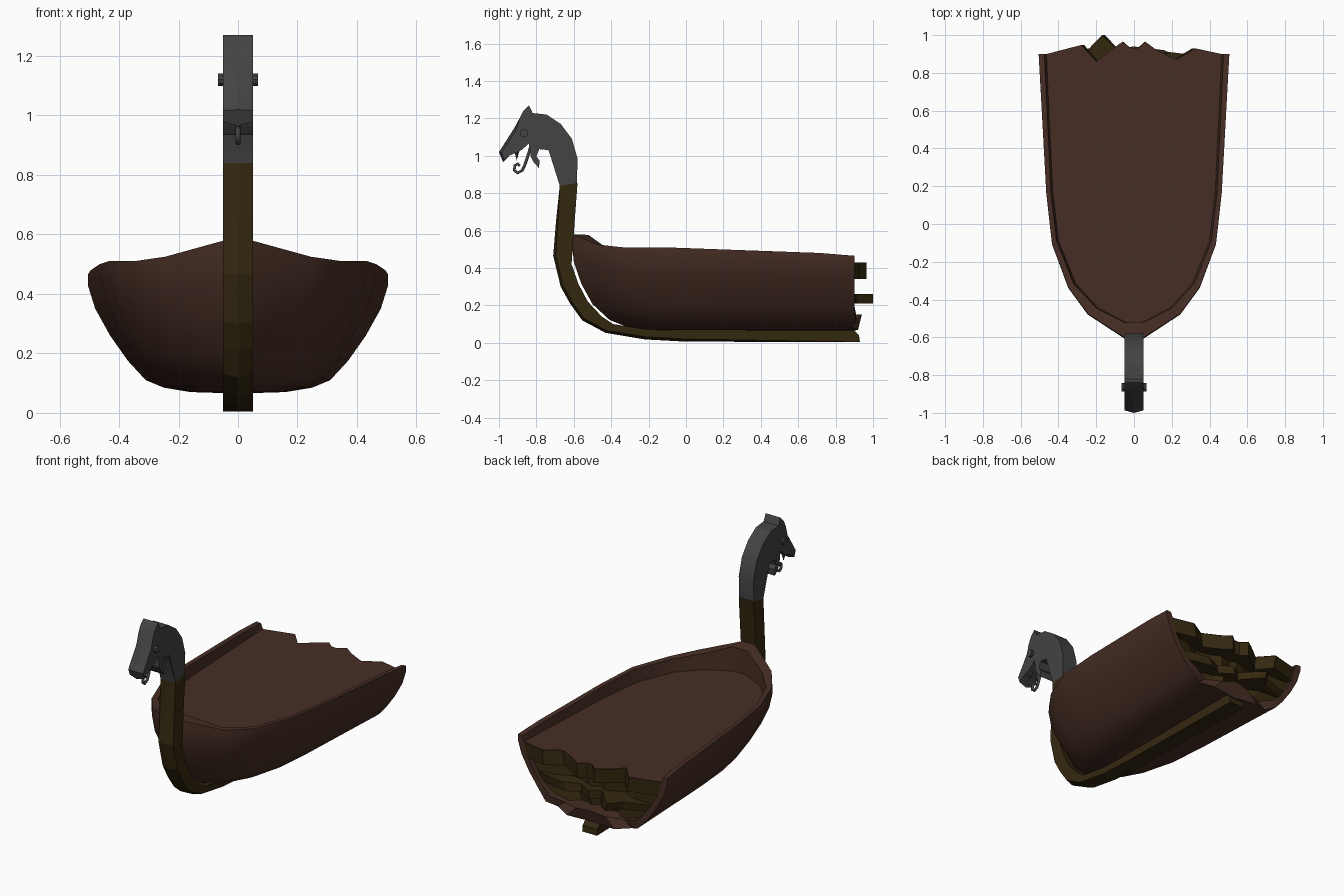
import bpy, bmesh, math
from mathutils import Vector

if "Cube" in bpy.data.objects:
    bpy.data.objects.remove(bpy.data.objects["Cube"])


def material(name, rgb):
    m = bpy.data.materials.new(name)
    m.diffuse_color = (*rgb, 1)
    m.use_nodes = True
    m.node_tree.nodes["Principled BSDF"].inputs["Base Color"].default_value = m.diffuse_color
    return m


BROWN = material("brown planks", (0.062, 0.027, 0.018))
OLIVE = material("dark olive timber", (0.034, 0.021, 0.005))
GREY = material("dark grey iron", (0.056, 0.056, 0.056))


def finish(bm, name, mat, smooth=None):
    bmesh.ops.remove_doubles(bm, verts=bm.verts, dist=0.0005)
    bmesh.ops.recalc_face_normals(bm, faces=bm.faces)
    me = bpy.data.meshes.new(name)
    bm.to_mesh(me)
    bm.free()
    me.materials.append(mat)
    ob = bpy.data.objects.new(name, me)
    bpy.context.collection.objects.link(ob)
    if smooth:
        bpy.ops.object.select_all(action='DESELECT')
        ob.select_set(True)
        bpy.context.view_layer.objects.active = ob
        bpy.ops.object.shade_smooth_by_angle(angle=math.radians(smooth))
    return ob


def add_grid(bm, rows):
    """Skin a list of equally long point rows with quads."""
    vs = [[bm.verts.new(p) for p in r] for r in rows]
    for a, b in zip(vs, vs[1:]):
        for i in range(len(a) - 1):
            bm.faces.new((a[i], a[i + 1], b[i + 1], b[i]))


def ridged_prism(name, outline, mat, ridge, half=0.05, push=0.014, smooth=None):
    """Side profile (y, z) given thickness in x; ridged points bulge at the centre."""
    bm = bmesh.new()
    pts = [Vector(p) for p in outline]
    n = len(pts)
    area = sum(pts[i - 1].cross(pts[i]) for i in range(n))
    rings = [[], [], []]
    for i, p in enumerate(pts):
        t = (pts[(i + 1) % n] - pts[i - 1]).normalized()
        nrm = Vector((t.y, -t.x)) * (1 if area > 0 else -1)
        q = p - nrm * push if i in ridge else p
        rings[0].append(bm.verts.new((-half, q.x, q.y)))
        rings[1].append(bm.verts.new((0, p.x, p.y)))
        rings[2].append(bm.verts.new((half, q.x, q.y)))
    for a, b in zip(rings, rings[1:]):
        for i in range(n):
            j = (i + 1) % n
            bm.faces.new((a[i], a[j], b[j], b[i]))
    caps = [bm.faces.new(rings[0]), bm.faces.new(rings[2])]
    bmesh.ops.triangulate(bm, faces=caps, ngon_method='EAR_CLIP')
    return finish(bm, name, mat, smooth)


# Hull: stations (y, width ratio, rim height) and levels (z, half width, bow y)
STATIONS = [(-.6, .09, .58), (-.47, .485, .525), (-.33, .69, .51), (-.1, .86, .51),
            (.17, .92, .5), (.72, .98, .48), (.9, 1, .465)]
LEVELS = [(.465, .505, -.605), (.43, .505, -.61), (.35, .48, -.6), (.26, .43, -.56),
          (.175, .37, -.5), (.11, .31, -.41), (.085, .25, -.33), (.07, .16, -.25), (.065, 0, -.2)]
INNER = [(.05, -.522), (.2, -.445), (.32, -.315), (.41, -.09), (.44, .17), (.466, .72), (.475, .9)]
SHELL_IN = [(.475, .462), (.462, .43), (.44, .35), (.395, .27), (.345, .2),
            (.28, .15), (.2, .125), (.1, .13), (0, .15)]
JAG = [0, 0, 0, 0, 0, .01, -.02, .02, .0]
DECK_Z = .43

bm = bmesh.new()
for s in (-1, 1):
    rows = []
    for k, (ys, r, zt) in enumerate(STATIONS):
        ix, iy = INNER[k]
        row = [(s * (ix - .012), iy, DECK_Z - .01), (s * ix, iy, zt - .003)]
        for j, (z, w, yf) in enumerate(LEVELS):
            y = yf + (ys + .6) / 1.5 * (.9 - yf)
            if k == len(STATIONS) - 1:
                y += JAG[j]
            row.append((s * w * r, y, .065 + (z - .065) * (zt - .065) / .4))
        rows.append(row)
    add_grid(bm, rows)
    # rear broken edge of the shell, and the inside of the shell
    outer = rows[-1][2:]
    lip = [(s * x, .9 + JAG[j] + (.04 if x < .05 else 0), z) for j, (x, z) in enumerate(SHELL_IN)]
    deep = [(s * x, .72, z) for x, z in SHELL_IN]
    add_grid(bm, [outer, lip, deep])
# rim and inner wall across the bow
bow = [(x, -.522, z) for z, e in ((DECK_Z - .01, .038), (.577, .05)) for x in (-e, e)]
add_grid(bm, [bow[:2], bow[2:], [(-.045, -.605, .58), (.045, -.605, .58)]])
finish(bm, "hull", BROWN, 32)

# Deck with a splintered rear edge
COLS = [-1, -.6, -.43, -.24, -.13, -.04, .04, .13, .26, .48, .7, 1]
TOP_JAG = [.9, .948, .86, .93, .965, .93, .93, .965, .92, .87, .93, .9]
MID_JAG = [.88, .93, 1.0, .93, .88, .9, .92, .9, .87, .91, .9, .87]
BACK = [.87, .86, .82, .85, .86, .84, .85, .86, .83, .81, .85, .87]
bm = bmesh.new()
side = [(x - .01, y) for x, y in INNER[:-1]]
loop = [(-x, y) for x, y in side]
loop += [(.463 * c, y) for c, y in zip(COLS, TOP_JAG)]
loop += side[::-1]
f = bm.faces.new([bm.verts.new((x, y, DECK_Z)) for x, y in loop])
bmesh.ops.triangulate(bm, faces=[f], ngon_method='EAR_CLIP')
finish(bm, "deck", BROWN)

# Broken timber layers below the deck, seen from the stern
bm = bmesh.new()
layers = [(.428, .463, TOP_JAG), (.34, .44, TOP_JAG), (.34, .44, BACK), (.26, .395, BACK),
          (.26, .395, MID_JAG), (.21, .36, MID_JAG), (.21, .36, BACK), (.125, .27, BACK)]
add_grid(bm, [[(w * c, y, z) for c, y in zip(COLS, jag)] for z, w, jag in layers])
finish(bm, "broken_timbers", OLIVE)

# Keel and stem post
stem = [(.93, .004), (0, .006), (-.22, .018), (-.43, .053), (-.555, .12), (-.62, .21),
        (-.67, .3), (-.71, .465), (-.695, .65), (-.675, .84),
        (-.58, .855), (-.605, .58), (-.612, .42), (-.575, .315), (-.525, .22),
        (-.45, .14), (-.39, .1), (-.2, .07), (.9, .066), (.925, .04)]
ridged_prism("keel_and_stem", stem, OLIVE, range(1, 9))

# Carved beast head
head = [(-.583, .855), (-.58, .985), (-.61, 1.09), (-.67, 1.17), (-.745, 1.22), (-.82, 1.228),
        (-.84, 1.27), (-.87, 1.24), (-.89, 1.2), (-.92, 1.145), (-1.0, 1.02), (-.978, .965),
        (-.945, 1.0), (-.88, 1.03), (-.84, 1.065), (-.825, 1.05), (-.83, .995), (-.815, .965),
        (-.787, .935), (-.782, .975), (-.8, .995), (-.785, 1.035), (-.735, 1.03),
        (-.695, .955), (-.675, .84)]
ridged_prism("beast_head", head, GREY, (9, 10, 11), smooth=25)

# Curling tongue: a thin ribbon following a spiral path
path = [(-.83, 1.05), (-.845, 1.0), (-.86, .955), (-.875, .922), (-.9, .908),
        (-.918, .922), (-.915, .948), (-.9, .957), (-.888, .945)]
cu = bpy.data.curves.new("tongue", 'CURVE')
cu.dimensions = '3D'
cu.bevel_depth = .009
cu.bevel_resolution = 1
cu.use_fill_caps = True
sp = cu.splines.new('POLY')
sp.points.add(len(path) - 1)
for p, (y, z) in zip(sp.points, path):
    p.co = (0, y, z, 1)
cu.materials.append(GREY)
bpy.context.collection.objects.link(bpy.data.objects.new("tongue", cu))

# Eyes and upper fangs on each side
for s, label in ((-1, "left"), (1, "right")):
    bpy.ops.mesh.primitive_cylinder_add(vertices=10, radius=.022, depth=.03,
                                        location=(s * .052, -.865, 1.12), rotation=(0, math.pi / 2, 0))
    eye = bpy.context.object
    eye.name = label + "_eye"
    eye.data.materials.append(GREY)
    bpy.ops.mesh.primitive_cone_add(vertices=6, radius1=.014, radius2=0, depth=.05,
                                    location=(s * .025, -.905, 1.0), rotation=(math.pi, 0, 0))
    fang = bpy.context.object
    fang.name = label + "_fang"
    fang.data.materials.append(GREY)
